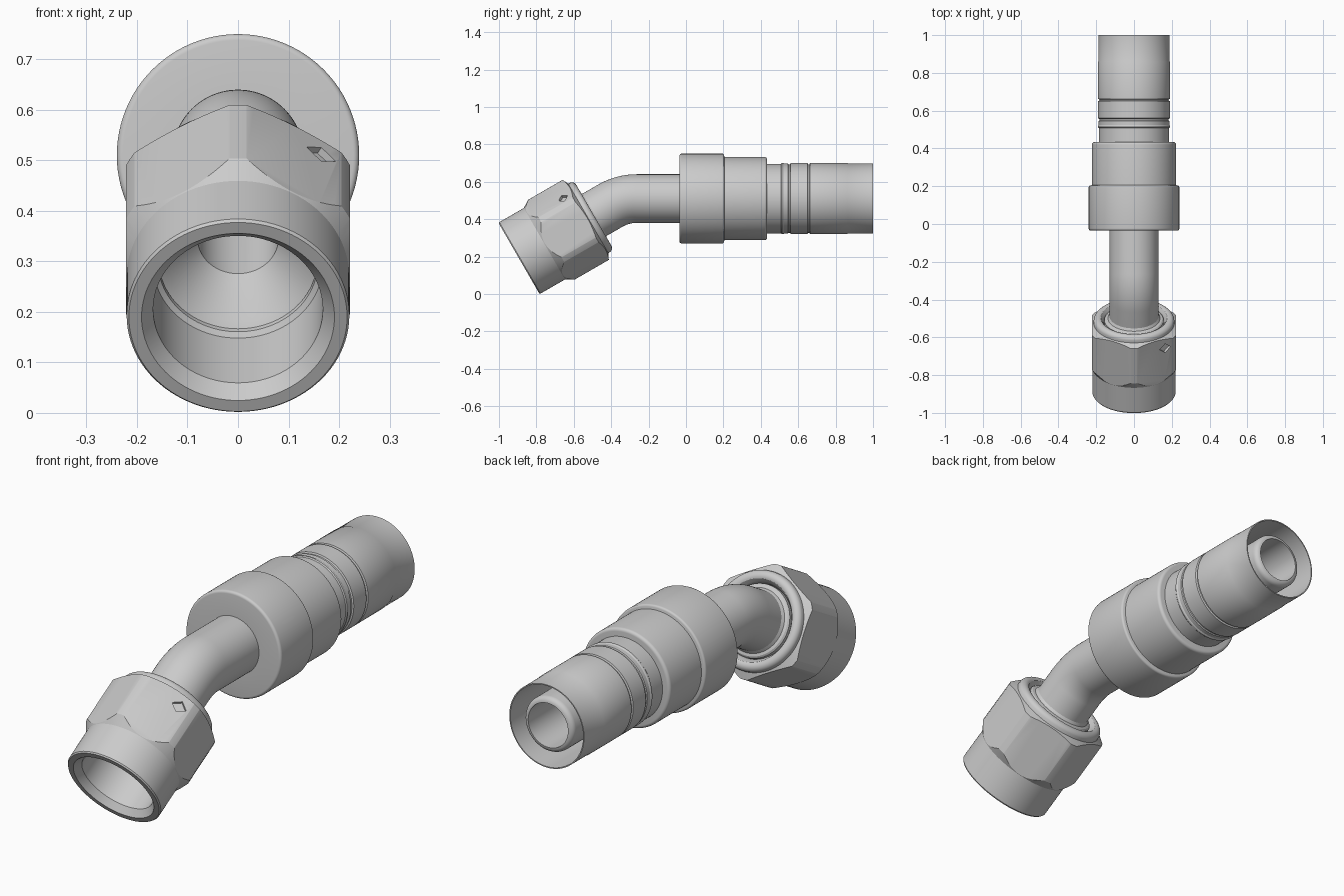
import bpy, bmesh
from math import sin, cos, tan, pi, radians
from mathutils import Vector, Matrix

if "Cube" in bpy.data.objects:
    bpy.data.objects.remove(bpy.data.objects["Cube"])

BEND = radians(30)
R = 0.28                                   # bend radius of the tube
FACE = Vector((0, -0.893, 0.19))           # centre of the nut mouth
AXIS_Z = 0.51                              # height of the straight axis
U = Vector((0, cos(BEND), sin(BEND)))      # nut axis
N = Vector((0, -sin(BEND), cos(BEND)))     # nut "up"
X = Vector((1, 0, 0))
TAN = R * tan(BEND / 2)
LEN1 = (AXIS_Z - FACE.z) / sin(BEND) - TAN  # straight run before the bend
ARC = R * BEND
BEND_END_Y = FACE.y + (LEN1 + TAN) * cos(BEND) + TAN


def straight(s):
    """Along y at the main axis height."""
    return Vector((0, s, AXIS_Z)), Vector((0, 0, 1))


def tilted(s):
    """Along the nut axis."""
    return FACE + U * s, N


def bent(s):
    """Along the tube centre line: tilted, arc, then straight."""
    if s <= LEN1:
        return tilted(s)
    if s >= LEN1 + ARC:
        return straight(BEND_END_Y + s - LEN1 - ARC)
    a = BEND - (s - LEN1) / R
    up = Vector((0, -sin(a), cos(a)))
    return Vector((0, BEND_END_Y, AXIS_Z - R)) + up * R, up


def path_s(y):
    return LEN1 + ARC + y - BEND_END_Y


def finish(name, bm):
    bmesh.ops.recalc_face_normals(bm, faces=bm.faces)
    me = bpy.data.meshes.new(name)
    bm.to_mesh(me)
    bm.free()
    ob = bpy.data.objects.new(name, me)
    bpy.context.collection.objects.link(ob)
    return ob


def lathe(name, profile, at, n=96, closed=True):
    """Turn a (distance, radius) profile around a path; closed joins last to first."""
    bm = bmesh.new()
    rings = []
    for s, r in profile:
        c, up = at(s)
        rings.append([bm.verts.new(c + r * (cos(a) * X + sin(a) * up))
                      for a in (pi / 2 + 2 * pi * i / n for i in range(n))])
    pairs = list(zip(rings, rings[1:]))
    if closed:
        pairs.append((rings[-1], rings[0]))
    else:
        bm.faces.new(rings[0])
        bm.faces.new(rings[-1])
    for a, b in pairs:
        for i in range(n):
            j = (i + 1) % n
            bm.faces.new((a[i], a[j], b[j], b[i]))
    return finish(name, bm)


def fillet(s, r, rad, a0, a1, steps=5):
    """Arc of profile points around (s, r), angles in degrees."""
    return [(s + rad * cos(radians(a0 + (a1 - a0) * i / steps)),
             r + rad * sin(radians(a0 + (a1 - a0) * i / steps))) for i in range(steps + 1)]


def activate(ob):
    bpy.ops.object.select_all(action='DESELECT')
    ob.select_set(True)
    bpy.context.view_layer.objects.active = ob


def boolean(ob, cutter, op):
    m = ob.modifiers.new(op, 'BOOLEAN')
    m.operation, m.object, m.solver = op, cutter, 'EXACT'
    activate(ob)
    bpy.ops.object.modifier_apply(modifier=m.name)
    bpy.data.objects.remove(cutter)


def smooth(ob):
    activate(ob)
    bpy.ops.object.shade_smooth_by_angle(angle=radians(30))


# swivel nut: turned body trimmed by a hexagonal prism
nut = lathe("swivel_nut",
            [(0, 0.216), (0.006, 0.2205), (0.157, 0.2205), (0.200, 0.247), (0.412, 0.247),
             (0.428, 0.214)] + fillet(0.436, 0.188, 0.026, 75, -30, 8) +
            [(0.445, 0.166), (0.43, 0.158), (0.215, 0.158), (0.207, 0.168),
             (0.03, 0.168), (0, 0.191)], tilted)
hexagon = lathe("hex_trim", [(-0.1, 0.222 / cos(pi / 6)), (0.6, 0.222 / cos(pi / 6))],
                tilted, 6, False)
boolean(nut, hexagon, 'INTERSECT')

# diamond dimple in the upper right flat
normal = X * cos(pi / 3) + N * sin(pi / 3)
side = X * sin(pi / 3) - N * cos(pi / 3)
centre = FACE + U * 0.365 + X * 0.165 + N * 0.161
frame = Matrix((side, U, normal)).transposed().to_4x4()
bm = bmesh.new()
bmesh.ops.create_cone(bm, cap_ends=True, segments=4, radius1=1, radius2=1, depth=1,
                      matrix=Matrix.Translation(centre) @ frame @ Matrix.Diagonal((0.034, 0.027, 0.03, 1)))
boolean(nut, finish("dimple_cutter", bm), 'DIFFERENCE')

# hollow bent tube: cone seat in the nut, nipple at the hose end
end = path_s(0.99)
arc_s = [LEN1 + ARC * i / 14 for i in range(15)]
tube = lathe("bent_tube",
             [(0.235, 0.145), (0.225, 0.157), (0.445, 0.157), (0.452, 0.150), (0.455, 0.138), (0.468, 0.130)] +
             [(s, 0.130) for s in arc_s] +
             [(path_s(0.15), 0.130), (path_s(0.16), 0.124)] +
             fillet(end - 0.024, 0.100, 0.024, 90, 0) +
             [(path_s(0.2), 0.098), (path_s(0.1), 0.08)] +
             [(s, 0.08) for s in reversed(arc_s)] + [(0.31, 0.08)], bent)

# stepped collar with rounded edges
collar = lathe("collar",
               [(-0.035, 0.12)] + fillet(-0.023, 0.228, 0.012, 180, 90) +
               fillet(0.194, 0.230, 0.010, 90, 0) + [(0.206, 0.222)] +
               fillet(0.420, 0.208, 0.014, 90, 0) + [(0.434, 0.12)], straight)

# hose sleeve with crimp grooves, thin wall at the open end
sleeve = lathe("hose_sleeve",
               [(0.42, 0.12), (0.42, 0.186), (0.508, 0.186), (0.513, 0.190), (0.520, 0.190), (0.525, 0.187),
                (0.545, 0.187), (0.549, 0.182), (0.556, 0.182), (0.560, 0.190), (0.650, 0.190),
                (0.653, 0.183), (0.660, 0.183), (0.663, 0.190), (0.860, 0.190), (0.864, 0.188),
                (1.0, 0.188), (1.0, 0.183), (0.5, 0.183), (0.5, 0.12)], straight)

for part in (nut, tube, collar, sleeve):
    smooth(part)
